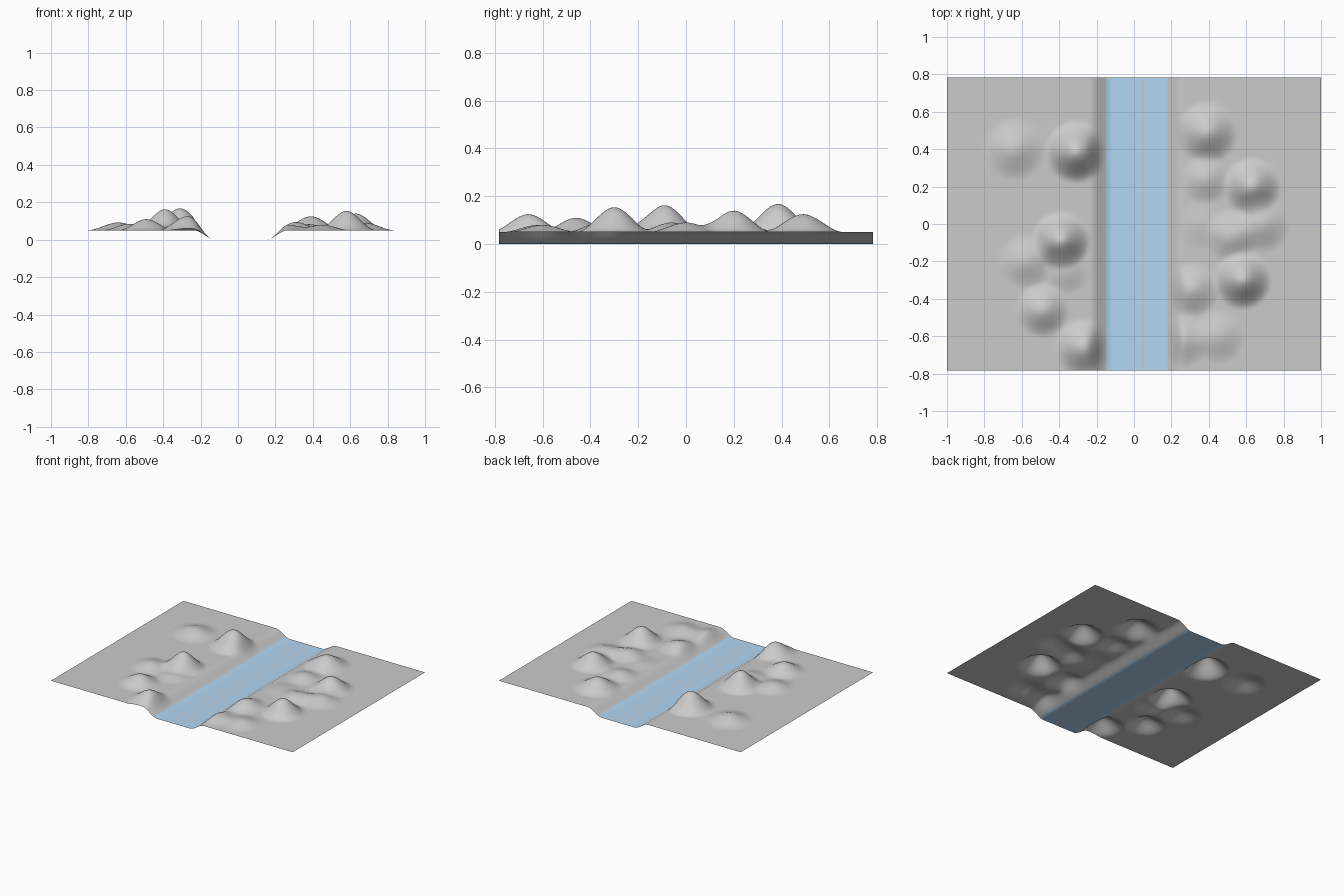
import bpy, bmesh, math

if "Cube" in bpy.data.objects:
    bpy.data.objects.remove(bpy.data.objects["Cube"])

HALF_Y = 0.782
PLAIN = 0.05
MID = 0.015          # river centre line in x

# hills: x, y, height above the plain, radius
HILLS = [
    (-0.64, 0.40, 0.042, 0.17), (-0.31, 0.385, 0.118, 0.17),
    (-0.39, -0.09, 0.113, 0.16), (-0.58, -0.20, 0.035, 0.15),
    (-0.36, -0.25, 0.022, 0.13), (-0.49, -0.46, 0.060, 0.15),
    (-0.27, -0.66, 0.075, 0.16), (0.39, 0.49, 0.075, 0.17),
    (0.63, 0.20, 0.090, 0.16), (0.38, 0.24, 0.033, 0.14),
    (0.68, 0.00, 0.040, 0.16), (0.52, -0.06, 0.040, 0.15),
    (0.36, 0.00, 0.012, 0.14), (0.58, -0.30, 0.104, 0.16),
    (0.31, -0.35, 0.044, 0.15), (0.26, -0.62, 0.032, 0.15),
    (0.45, -0.60, 0.030, 0.15),
]


def smooth(t):
    t = max(0.0, min(1.0, t))
    return t * t * (3 - 2 * t)


def height(x, y):
    bank = smooth((abs(x - MID) - 0.135) / 0.115)
    rise = sum(h * smooth(1 - math.hypot(x - hx, y - hy) / r)
               for hx, hy, h, r in HILLS)
    wide = smooth((abs(x - MID) - 0.135) / 0.14)
    return PLAIN * bank + rise * wide


def sheet(name, spans, mat=None, ny=130):
    """Height-field strips, each span being (x start, x end, columns)."""
    bm = bmesh.new()
    for x0, x1, nx in spans:
        grid = []
        for i in range(nx + 1):
            x = x0 + (x1 - x0) * i / nx
            col = []
            for j in range(ny + 1):
                y = -HALF_Y + 2 * HALF_Y * j / ny
                col.append(bm.verts.new((x, y, height(x, y))))
            grid.append(col)
        for a, b in zip(grid, grid[1:]):
            for j in range(ny):
                bm.faces.new((a[j], b[j], b[j + 1], a[j + 1])).smooth = True
    me = bpy.data.meshes.new(name)
    bm.to_mesh(me)
    bm.free()
    ob = bpy.data.objects.new(name, me)
    bpy.context.collection.objects.link(ob)
    if mat:
        me.materials.append(mat)
    return ob


water = bpy.data.materials.new("water_blue")
water.diffuse_color = (0.45, 0.68, 0.9, 1)
water.use_nodes = True
water.node_tree.nodes["Principled BSDF"].inputs["Base Color"].default_value = water.diffuse_color

# hilly land on both sides of the river
sheet("land", [(-1, -0.15, 72), (0.18, 1, 70)])
# river bed, parted by two thin grey lines
sheet("river", [(-0.15, -0.02, 10), (-0.01, 0.04, 3), (0.05, 0.18, 10)], water)
sheet("river_lines", [(-0.02, -0.01, 1), (0.04, 0.05, 1)])
